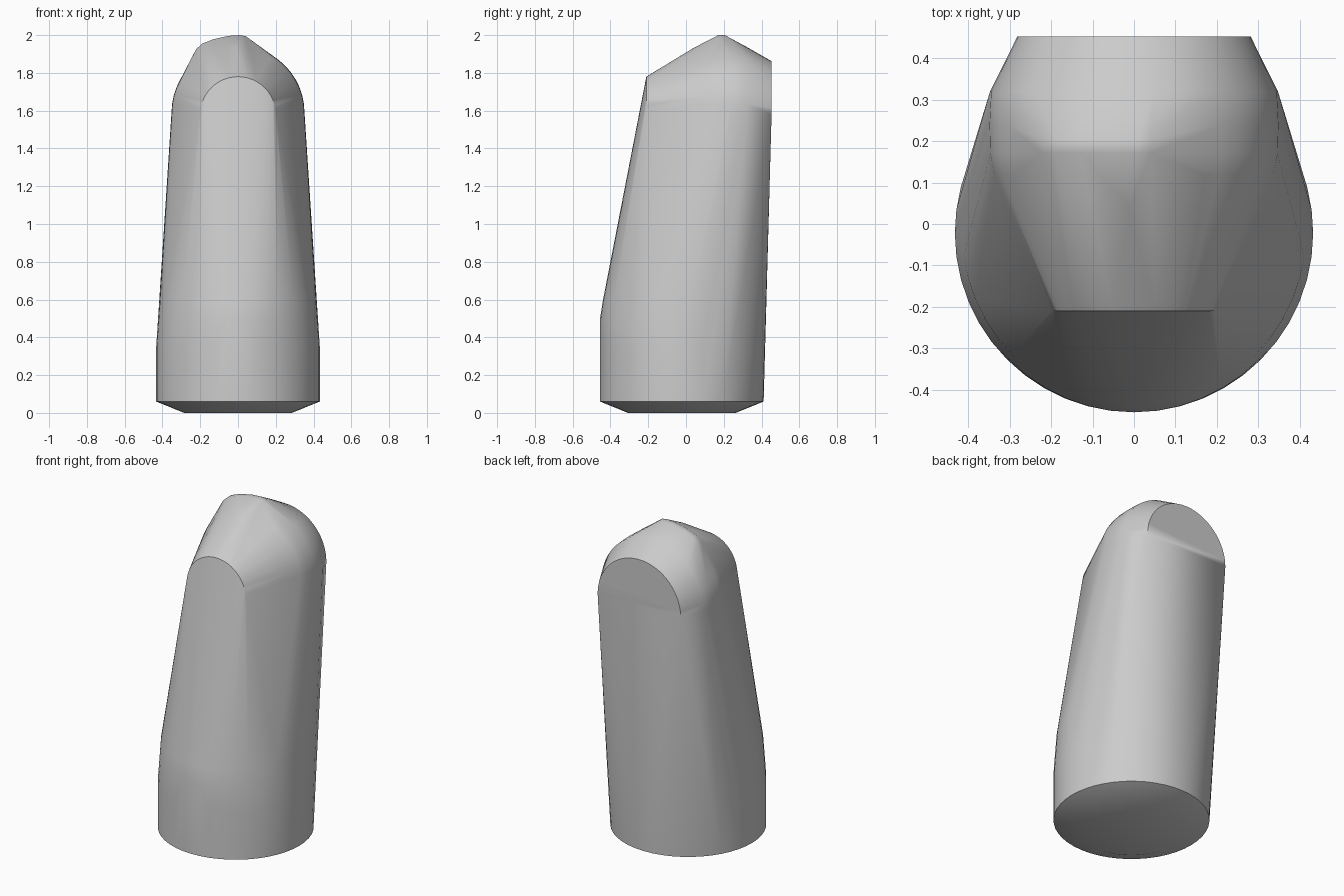
import bpy
import bmesh
from math import sin, cos, pi, radians

if "Cube" in bpy.data.objects:
    bpy.data.objects.remove(bpy.data.objects["Cube"])

grey = bpy.data.materials.new("plain grey")
grey.use_nodes = True
grey.diffuse_color = (0.6, 0.6, 0.6, 1)
grey.node_tree.nodes["Principled BSDF"].inputs["Base Color"].default_value = grey.diffuse_color

BASE_Y = -0.022
SPRING_Z = 1.59


def ring(radius, z, steps=48):
    """Full horizontal circle around the base axis."""
    return [(radius * cos(2 * pi * i / steps), BASE_Y + radius * sin(2 * pi * i / steps), z)
            for i in range(steps)]


def arch(radius, y, z, steps=24):
    """Upright half circle facing front and back."""
    return [(radius * cos(pi * i / steps), y, z + radius * sin(pi * i / steps))
            for i in range(steps + 1)]


points = []
# Base: chamfered foot and straight lower wall
points += ring(0.285, 0) + ring(0.433, 0.06) + ring(0.433, 0.35)
# Front of the lower wall, where the body starts leaning back
for i in range(25):
    a = pi + pi * i / 24
    points.append((0.433 * cos(a) * (1 - 0.02 * abs(sin(a))), BASE_Y + 0.433 * sin(a),
                   0.35 + 0.15 * sin(a) ** 2))
    points.append((0.415 * cos(a), BASE_Y + 0.417 * sin(a), 0.6))
# Flat arched ends at front and back
points += arch(0.2, -0.21, 1.58)
points += arch(0.282, 0.453, 1.58)
# Rounded shoulders
for radius, y in ((0.34, 0.12), (0.35, 0.17), (0.352, 0.24), (0.348, 0.32)):
    points += arch(radius, y, SPRING_Z)
points.append((-0.01, 0.04, 1.932))
# Slanted crest, rounded at its uphill end
for x, z in ((-0.222, 1.925), (-0.19, 1.955), (-0.13, 1.978), (-0.05, 1.996), (0.01, 2), (0.04, 1.995)):
    points += [(x, 0.172, z), (x, 0.205, z)]

# Body: the taut skin around all sections
bm = bmesh.new()
for p in points:
    bm.verts.new(p)
bmesh.ops.remove_doubles(bm, verts=bm.verts, dist=0.001)
bmesh.ops.convex_hull(bm, input=bm.verts)
bmesh.ops.delete(bm, geom=[v for v in bm.verts if not v.link_faces], context='VERTS')
bmesh.ops.dissolve_limit(bm, angle_limit=radians(0.2), verts=bm.verts, edges=bm.edges)
bmesh.ops.recalc_face_normals(bm, faces=bm.faces)
mesh = bpy.data.meshes.new("body")
bm.to_mesh(mesh)
bm.free()
mesh.materials.append(grey)
body = bpy.data.objects.new("body", mesh)
bpy.context.collection.objects.link(body)
bpy.context.view_layer.objects.active = body
body.select_set(True)
bpy.ops.object.shade_smooth_by_angle(angle=radians(38))
